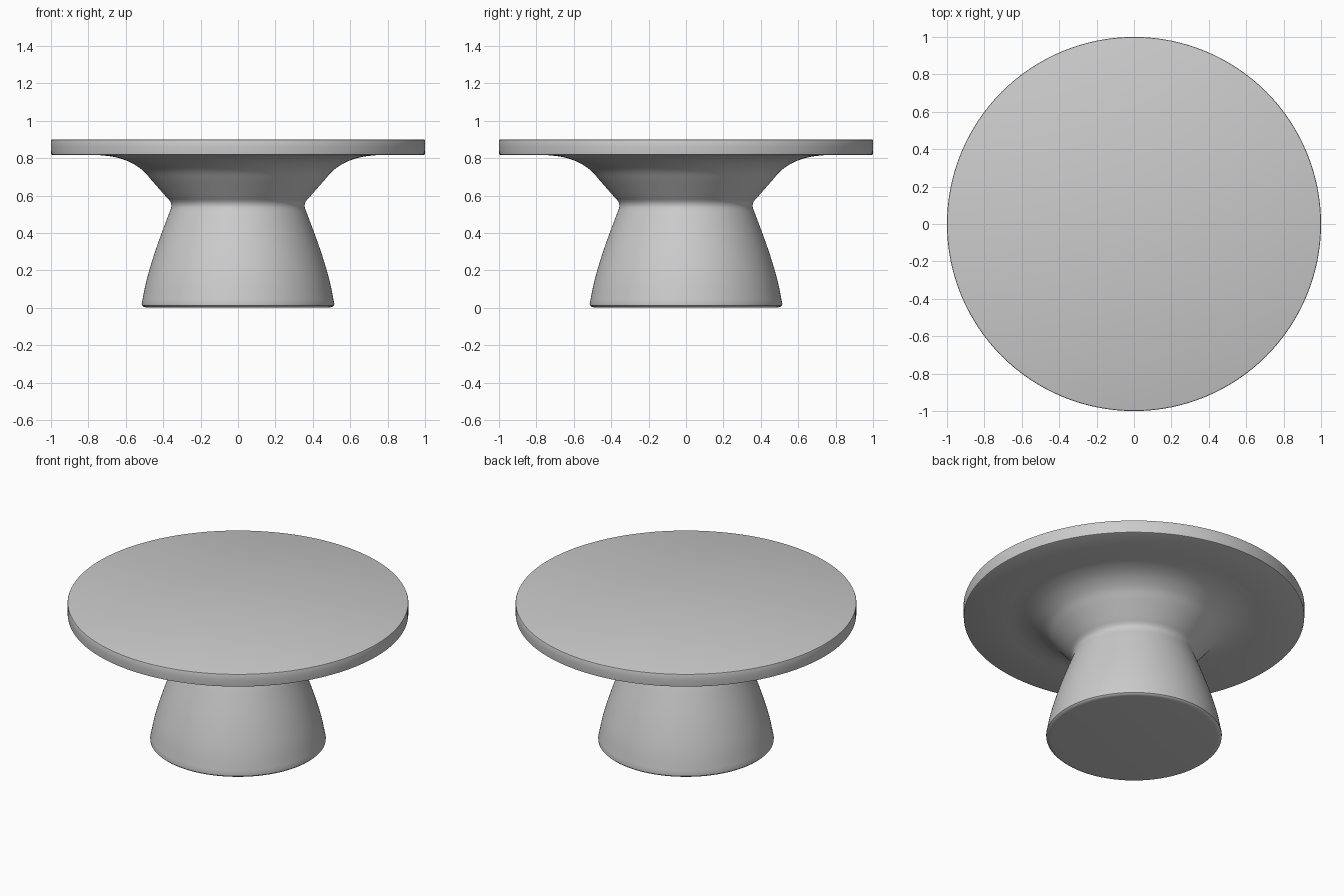
import bpy, bmesh, math
from mathutils import Vector

if "Cube" in bpy.data.objects:
    bpy.data.objects.remove(bpy.data.objects["Cube"])

SEG = 128
grey = bpy.data.materials.new("light grey")
grey.diffuse_color = (0.6, 0.6, 0.6, 1)
grey.use_nodes = True
grey.node_tree.nodes["Principled BSDF"].inputs["Base Color"].default_value = grey.diffuse_color


def smooth(pts, n=5):
    """Catmull-Rom curve through (radius, z) points."""
    p = [Vector(q) for q in pts]
    p = [2 * p[0] - p[1]] + p + [2 * p[-1] - p[-2]]
    out = []
    for a, b, c, d in zip(p, p[1:], p[2:], p[3:]):
        for i in range(n):
            t = i / n
            out.append(0.5 * (2 * b + (c - a) * t + (2 * a - 5 * b + 4 * c - d) * t * t
                              + (3 * b - a - 3 * c + d) * t ** 3))
    return out + [p[-2]]


def lathe(name, profile):
    """Spin a profile round z, capping both ends."""
    bm = bmesh.new()
    rings = [[bm.verts.new((r * math.cos(2 * math.pi * k / SEG),
                            r * math.sin(2 * math.pi * k / SEG), z))
              for k in range(SEG)] for r, z in profile]
    for lo, hi in zip(rings, rings[1:]):
        for k in range(SEG):
            j = (k + 1) % SEG
            bm.faces.new((lo[k], lo[j], hi[j], hi[k]))
    bm.faces.new(rings[0][::-1])
    bm.faces.new(rings[-1])
    mesh = bpy.data.meshes.new(name)
    bm.to_mesh(mesh)
    bm.free()
    mesh.materials.append(grey)
    ob = bpy.data.objects.new(name, mesh)
    bpy.context.collection.objects.link(ob)
    bpy.context.view_layer.objects.active = ob
    ob.select_set(True)
    bpy.ops.object.shade_smooth_by_angle(angle=math.radians(35))
    ob.select_set(False)
    return ob


# Pedestal: rounded foot, tapering body, pinched neck
foot = [(0.495, 0.003), (0.507, 0.006), (0.514, 0.013)]
body = smooth([(0.515, 0.022), (0.487, 0.155), (0.44, 0.31), (0.38, 0.475),
               (0.359, 0.53), (0.357, 0.553), (0.366, 0.573), (0.39, 0.60),
               (0.46, 0.68), (0.51, 0.735), (0.58, 0.78), (0.66, 0.806),
               (0.74, 0.816)])
# Round top with a crisp rim, continuous with the flared neck
top = [(0.992, 0.816), (0.998, 0.819), (0.999, 0.825), (1.0, 0.86),
       (1.0, 0.893), (0.998, 0.898), (0.993, 0.90)]
lathe("pedestal_table", [(0.485, 0.002)] + foot + [tuple(p) for p in body] + top)
